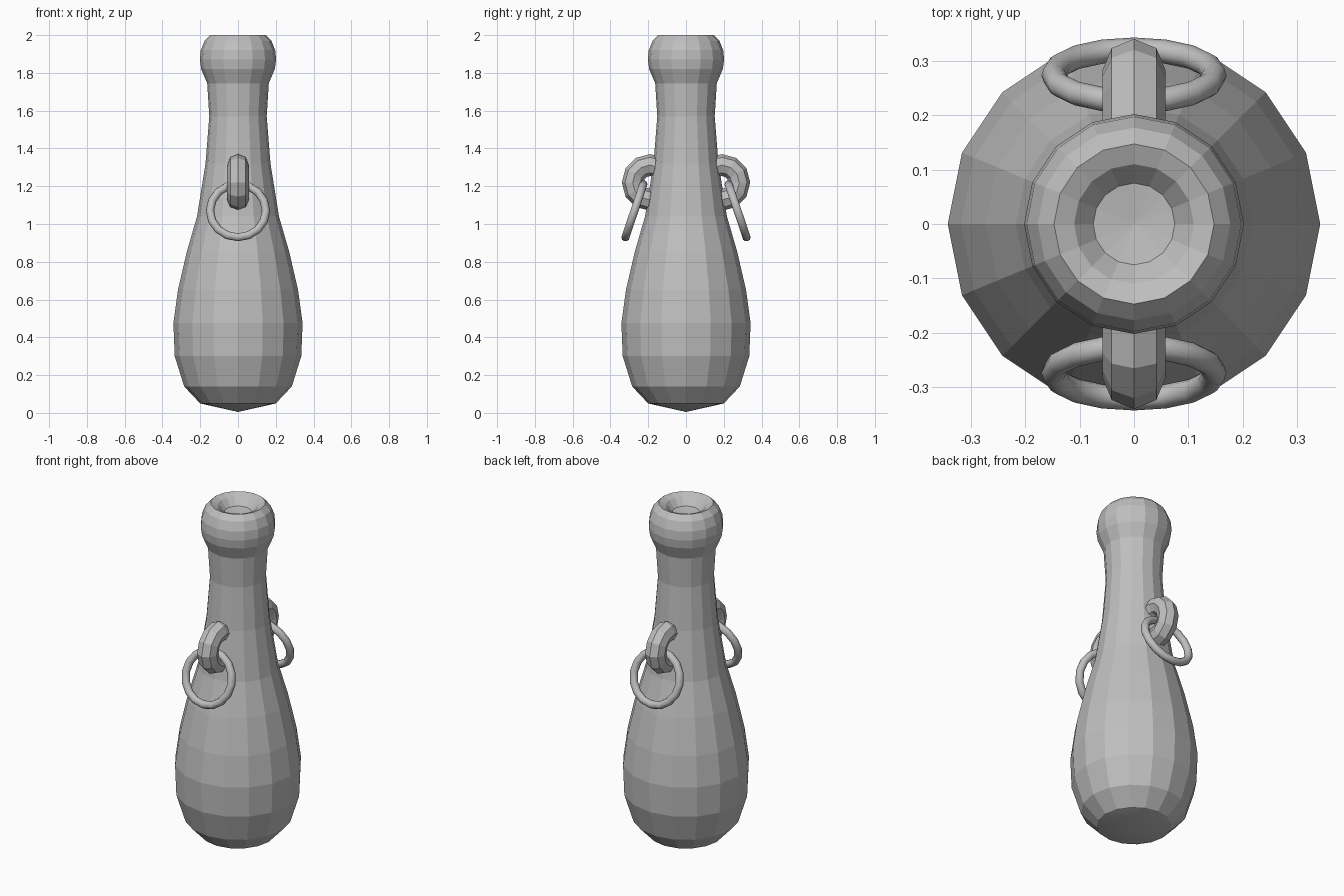
import bpy
import bmesh
import math
from mathutils import Matrix, Vector

cube = bpy.data.objects.get("Cube")
if cube:
    bpy.data.objects.remove(cube, do_unlink=True)

# Single clay grey for every part
GREY = (0.52, 0.52, 0.52, 1)
clay = bpy.data.materials.new("clay_grey")
clay.use_nodes = True
clay.diffuse_color = GREY
clay.node_tree.nodes["Principled BSDF"].inputs["Base Color"].default_value = GREY


def finish(name, bm):
    bmesh.ops.recalc_face_normals(bm, faces=bm.faces)
    mesh = bpy.data.meshes.new(name)
    bm.to_mesh(mesh)
    bm.free()
    mesh.materials.append(clay)
    obj = bpy.data.objects.new(name, mesh)
    bpy.context.collection.objects.link(obj)
    return obj


def lathe(name, profile, sides):
    """Spin (radius, height) points round z; both ends meet the axis."""
    bm = bmesh.new()
    verts = [bm.verts.new((r, 0, z)) for r, z in profile]
    edges = [bm.edges.new(pair) for pair in zip(verts, verts[1:])]
    bmesh.ops.spin(bm, geom=verts + edges, axis=(0, 0, 1), cent=(0, 0, 0),
                   angle=math.tau, steps=sides, use_merge=False)
    bmesh.ops.remove_doubles(bm, verts=bm.verts, dist=0.0005)
    return finish(name, bm)


def torus(name, major, minor, segments, sides, matrix, smooth):
    """Torus lying in its local xy plane, placed by a matrix."""
    bm = bmesh.new()
    rings = []
    for i in range(segments):
        turn = Matrix.Rotation(math.tau * i / segments, 3, 'Z')
        ring = []
        for j in range(sides):
            a = math.tau * j / sides
            p = Vector((major + minor * math.cos(a), 0, minor * math.sin(a)))
            ring.append(bm.verts.new(matrix @ (turn @ p)))
        rings.append(ring)
    for i in range(segments):
        a, b = rings[i], rings[(i + 1) % segments]
        for j in range(sides):
            k = (j + 1) % sides
            bm.faces.new((a[j], a[k], b[k], b[j])).smooth = smooth
    return finish(name, bm)


# Faceted bottle body with rounded lip and shallow mouth
profile = [
    (0, 0.005), (0.20, 0.05), (0.285, 0.14), (0.335, 0.30), (0.342, 0.475),
    (0.318, 0.65), (0.272, 0.85), (0.217, 1.04), (0.172, 1.32), (0.152, 1.57),
    (0.163, 1.745), (0.195, 1.82), (0.202, 1.87), (0.197, 1.92),
    (0.177, 1.97), (0.147, 2.0), (0.11, 1.985), (0.075, 1.945), (0, 1.935),
]
body = lathe("bottle_body", profile, 16)
for face in body.data.polygons:
    face.use_smooth = face.center.z < 0.05

# Loop handle and hanging ring on the front and back
for side, label in ((-1, "front"), (1, "back")):
    flip = Matrix.Rotation(math.pi if side < 0 else 0, 4, 'Z')
    loop = (flip @ Matrix.Translation((0, 0.19, 1.22))
            @ Matrix.Rotation(math.pi / 2, 4, 'Y'))
    torus(label + "_loop_handle", 0.092, 0.058, 12, 8, loop, False)
    hang = (flip @ Matrix.Translation((0, 0.273, 1.07))
            @ Matrix.Rotation(math.radians(90 + 18.7), 4, 'X'))
    torus(label + "_hanging_ring", 0.148, 0.022, 16, 10, hang, True)
